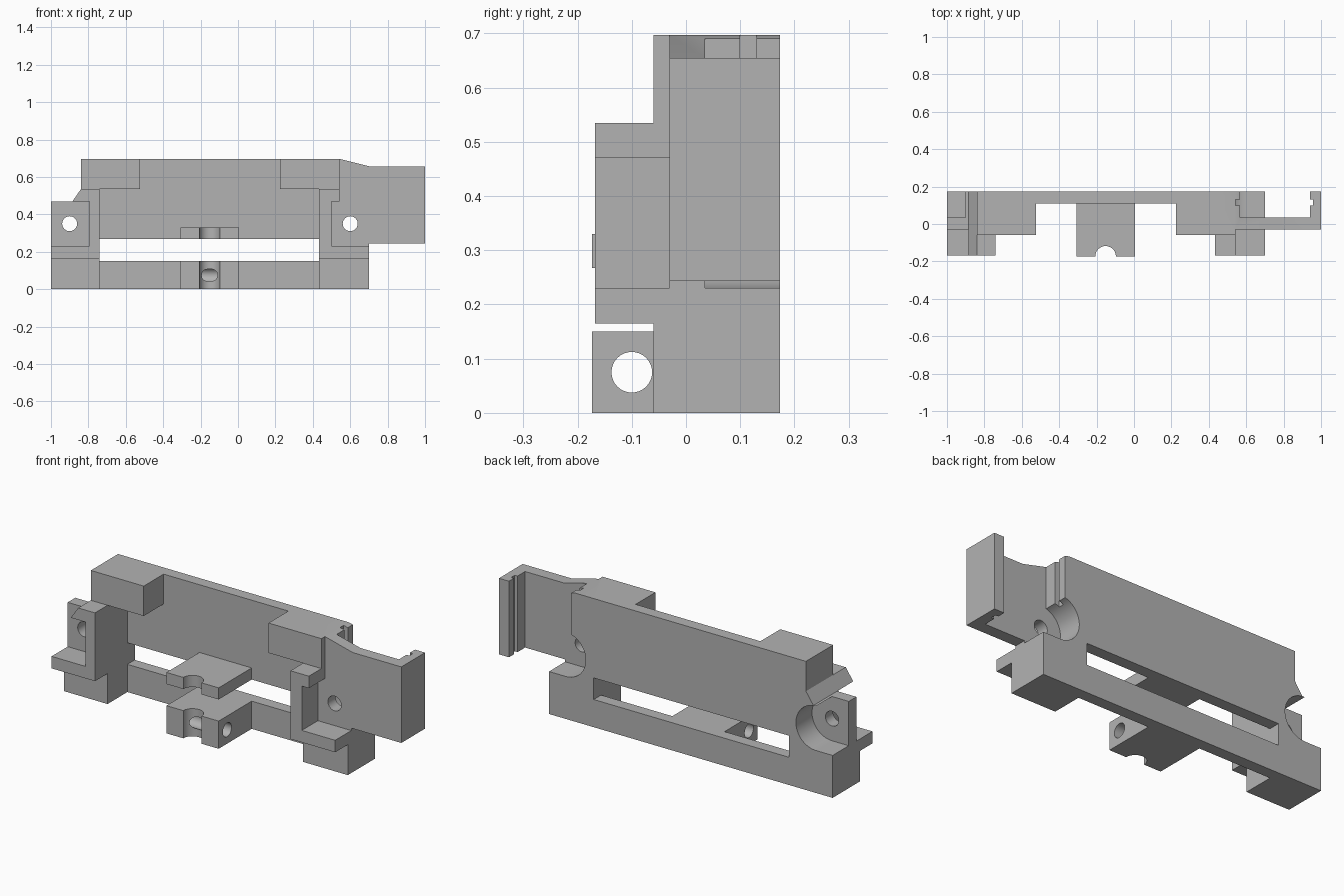
import bpy, bmesh, math
from mathutils import Vector

if "Cube" in bpy.data.objects:
    bpy.data.objects.remove(bpy.data.objects["Cube"], do_unlink=True)

grey = bpy.data.materials.new("plain_grey")
grey.use_nodes = True
grey.diffuse_color = (0.45, 0.45, 0.45, 1)
grey.node_tree.nodes["Principled BSDF"].inputs["Base Color"].default_value = (0.45, 0.45, 0.45, 1)

BACK, FRONT, BODY, WALL_F, WALL_B = 0.173, -0.168, -0.06, -0.03, 0.035
SKIN = 0.11                      # front of the thin rear wall
TOP, ROOF, SHELF, SHELF_LOW = 0.697, 0.535, 0.23, 0.165
POCKET_TOP = 0.47
FAR = 1.2                        # cutter overshoot


def prism(name, pts, axis, lo, hi):
    """Extrude a 2D profile along x (pts are y,z), y (x,z) or z (x,y)."""
    place = {"x": lambda p, t: (t, p[0], p[1]),
             "y": lambda p, t: (p[0], t, p[1]),
             "z": lambda p, t: (p[0], p[1], t)}[axis]
    bm = bmesh.new()
    face = bm.faces.new([bm.verts.new(place(p, lo)) for p in pts])
    grown = bmesh.ops.extrude_face_region(bm, geom=[face])["geom"]
    shift = Vector(place((0, 0), hi - lo))
    bmesh.ops.translate(bm, vec=shift,
                        verts=[g for g in grown if isinstance(g, bmesh.types.BMVert)])
    bmesh.ops.recalc_face_normals(bm, faces=bm.faces)
    mesh = bpy.data.meshes.new(name)
    bm.to_mesh(mesh)
    bm.free()
    mesh.materials.append(grey)
    obj = bpy.data.objects.new(name, mesh)
    bpy.context.collection.objects.link(obj)
    return obj


def box(name, x0, x1, y0, y1, z0, z1):
    return prism(name, [(x0, z0), (x1, z0), (x1, z1), (x0, z1)], "y", y0, y1)


def arc(cx, cy, r, start, end, n=32):
    angles = [math.radians(start + (end - start) * i / n) for i in range(n + 1)]
    return [(cx + r * math.cos(a), cy + r * math.sin(a)) for a in angles]


def circle(cx, cy, r):
    return arc(cx, cy, r, 0, 360)[:-1]


def cut(obj, cutters):
    """Subtract the cutters, bake the result and discard them."""
    for c in cutters:
        c.hide_render = True
        mod = obj.modifiers.new("cut", "BOOLEAN")
        mod.operation, mod.solver, mod.object = "DIFFERENCE", "EXACT", c
    bpy.context.view_layer.update()
    graph = bpy.context.evaluated_depsgraph_get()
    baked = bpy.data.meshes.new_from_object(obj.evaluated_get(graph))
    obj.modifiers.clear()
    obj.data = baked
    for c in cutters:
        bpy.data.objects.remove(c, do_unlink=True)
    return obj


def front_steps():
    """Cutters that set back the foot and the top of an end mount."""
    return [box("foot_cut", -FAR, FAR, -FAR, BODY, -FAR, SHELF_LOW),
            box("top_cut", -FAR, FAR, -FAR, BODY, ROOF, FAR)]


def screw_hole(x):
    return prism("screw_cut", circle(x, 0.35, 0.04), "y", -FAR, FAR)


INNER_L, INNER_R = -0.74, 0.432
parts = []

# Left end mount: front pocket, rounded rear slot, screw hole
left = prism("left_mount", [(-1, 0), (INNER_L, 0), (INNER_L, TOP), (-0.84, TOP),
                            (-0.84, ROOF), (-0.885, POCKET_TOP), (-1, POCKET_TOP)],
             "y", FRONT, BACK)
pocket = prism("pocket_cut", [(-FAR, SHELF), (-0.795, SHELF), (-0.795, POCKET_TOP),
                              (-0.885, POCKET_TOP), (-FAR, 0.5)], "y", -FAR, WALL_F)
slot = prism("slot_cut", arc(-0.9, 0.35, 0.12, -90, 90) + [(-FAR, 0.5), (-FAR, SHELF)],
             "y", WALL_B, FAR)
parts.append(cut(left, front_steps() + [pocket, slot, screw_hole(-0.9)]))

# Right end mount with the long side tab and its grooved lip
right = prism("right_mount_and_tab",
              [(INNER_R, 0), (0.7, 0), (0.7, 0.243), (1, 0.243), (1, 0.655),
               (0.71, 0.655), (0.542, TOP), (INNER_R, TOP)], "y", FRONT, BACK)
pocket = prism("pocket_cut", [(0.5, SHELF), (FAR, SHELF), (FAR, FAR), (0.542, FAR),
                              (0.542, POCKET_TOP), (0.5, POCKET_TOP)], "y", -FAR, WALL_F)
slot = prism("slot_cut", [(0.94, SHELF), (0.94, FAR), (0.567, FAR)]
             + arc(0.6, 0.35, 0.12, 106, 270), "y", WALL_B, FAR)
grooves = [box("groove_cut", 0.542, 0.6, 0.1, 0.13, 0.35, FAR),
           box("groove_cut", 0.9, 0.957, 0.1, 0.13, SHELF, FAR)]
parts.append(cut(right, front_steps() + [pocket, slot, screw_hole(0.6)] + grooves))

# Rear wall with a thick block at each top corner
wall = box("rear_wall", INNER_L, INNER_R, BODY, BACK, 0.267, TOP)
parts.append(cut(wall, [box("under_cut", -FAR, FAR, -FAR, SKIN, -FAR, ROOF),
                        box("middle_cut", -0.523, 0.225, -FAR, SKIN, 0.4, FAR)]))

# Lower rail below the window
parts.append(box("lower_rail", INNER_L, INNER_R, SKIN, BACK, 0, 0.15))

# Two central brackets with a half-round notch in the front edge
notched = ([(-0.308, SKIN), (-0.308, -BACK)] + arc(-0.152, -BACK, 0.055, 180, 0)
           + [(0.005, -BACK), (0.005, SKIN)])
parts.append(prism("upper_bracket", notched, "z", 0.267, 0.33))
lower = prism("lower_bracket", notched, "z", 0, 0.15)
parts.append(cut(lower, [prism("pin_cut", circle(-0.1, 0.075, 0.0375), "x", -FAR, FAR)]))

# Smooth the round holes, keep the corners sharp
bpy.ops.object.select_all(action="DESELECT")
for p in parts:
    p.select_set(True)
bpy.context.view_layer.objects.active = parts[0]
bpy.ops.object.shade_smooth_by_angle(angle=math.radians(30))
